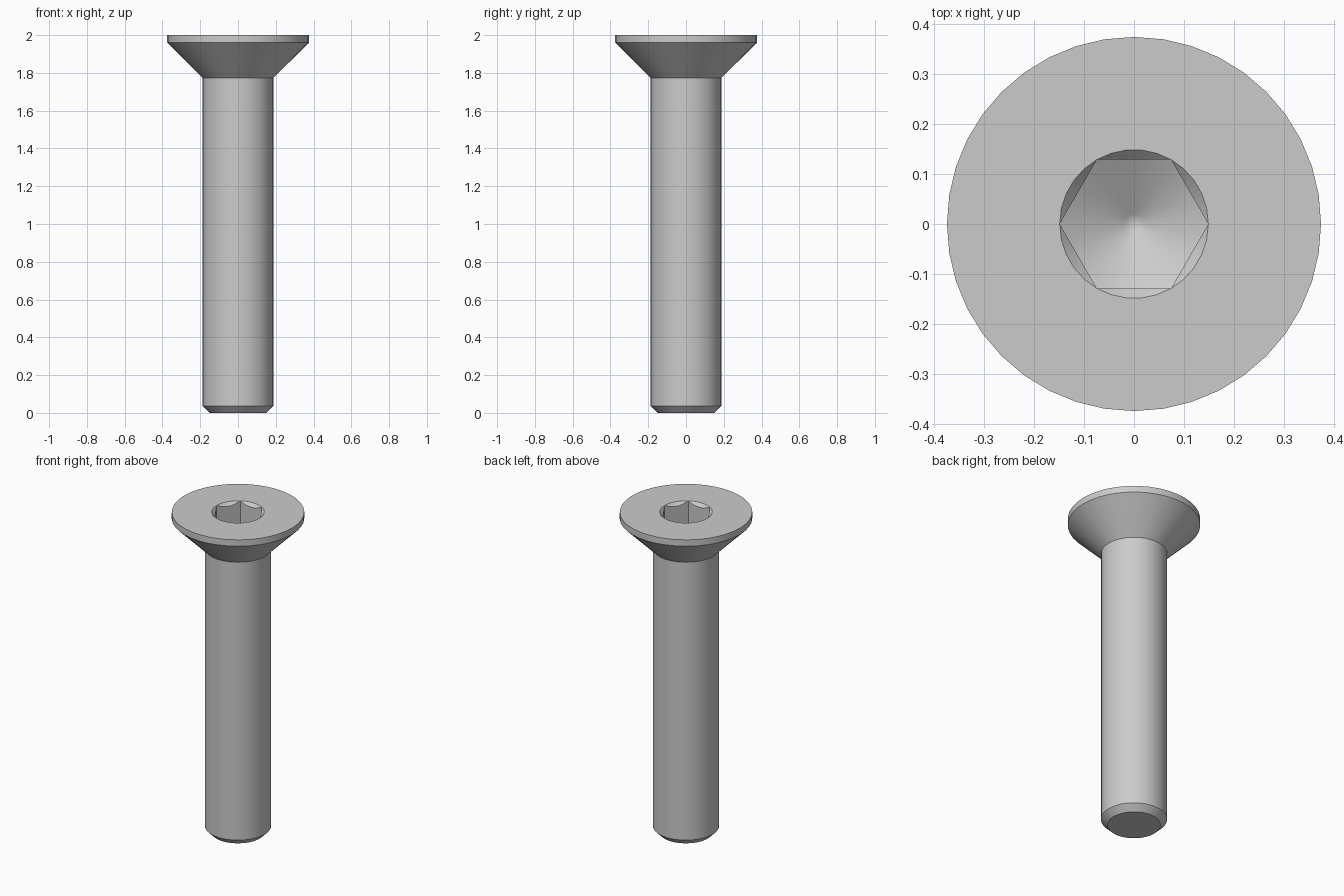
import bpy
import bmesh
from math import cos, sin, tan, pi, radians

cube = bpy.data.objects.get("Cube")
if cube:
    bpy.data.objects.remove(cube, do_unlink=True)

HEAD_SIDES, SOCKET_SIDES = 40, 30
TOP, HEAD_R, SHANK_R = 2.0, 0.375, 0.1875
RIM_H, CHAMFER = 0.04, 0.0375
SOCKET_R, SOCKET_DEPTH = 0.149, 0.15

steel = bpy.data.materials.new("steel grey")
steel.use_nodes = True
colour = (0.6, 0.6, 0.6, 1)
steel.diffuse_color = colour
steel.node_tree.nodes["Principled BSDF"].inputs["Base Color"].default_value = colour

bm = bmesh.new()


def ring(sides, point):
    """Ring of vertices; point(angle) gives radius and height."""
    verts = []
    for i in range(sides):
        a = 2 * pi * i / sides
        r, z = point(a)
        verts.append(bm.verts.new((r * cos(a), r * sin(a), z)))
    return verts


def skin(rings):
    for lower, upper in zip(rings, rings[1:]):
        n = len(lower)
        for i in range(n):
            j = (i + 1) % n
            bm.faces.new((lower[i], lower[j], upper[j], upper[i]))


def loop_edges(verts):
    return [bm.edges.get((v, verts[i - 1])) for i, v in enumerate(verts)]


def hexagon(a):
    """Radius of the hexagon at an angle, corners on the x axis."""
    return SOCKET_R * cos(pi / 6) / cos(a % (pi / 3) - pi / 6)


# Shank with chamfered tip, countersunk head and rim
neck_z = TOP - RIM_H - (HEAD_R - SHANK_R)
profile = [(SHANK_R - CHAMFER, 0), (SHANK_R, CHAMFER), (SHANK_R, neck_z),
           (HEAD_R, TOP - RIM_H), (HEAD_R, TOP)]
body = [ring(HEAD_SIDES, lambda a, p=p: p) for p in profile]
skin(body)
bm.faces.new(body[0])

# Hex socket: countersunk mouth, straight walls and a drill-point floor
slope = tan(radians(30))
floor_z = TOP - SOCKET_DEPTH
socket = [
    ring(SOCKET_SIDES, lambda a: (SOCKET_R, TOP)),
    ring(SOCKET_SIDES, lambda a: (hexagon(a), TOP - (SOCKET_R - hexagon(a)) - 0.0005)),
    ring(SOCKET_SIDES, lambda a: (hexagon(a), floor_z - (SOCKET_R - hexagon(a)) * slope)),
    ring(SOCKET_SIDES, lambda a: (0.02, floor_z - (SOCKET_R - 0.02) * slope)),
]
skin(socket)
tip = bm.verts.new((0, 0, floor_z - SOCKET_R * slope))
for i, v in enumerate(socket[-1]):
    bm.faces.new((socket[-1][i - 1], v, tip))

# Flat head face between rim and socket mouth
bmesh.ops.bridge_loops(bm, edges=loop_edges(body[-1]) + loop_edges(socket[0]))
bmesh.ops.recalc_face_normals(bm, faces=bm.faces)

mesh = bpy.data.meshes.new("countersunk_bolt")
bm.to_mesh(mesh)
bm.free()
mesh.materials.append(steel)
bolt = bpy.data.objects.new("countersunk_bolt", mesh)
bpy.context.collection.objects.link(bolt)

bpy.ops.object.select_all(action="DESELECT")
bolt.select_set(True)
bpy.context.view_layer.objects.active = bolt
bpy.ops.object.shade_smooth_by_angle(angle=radians(25))
